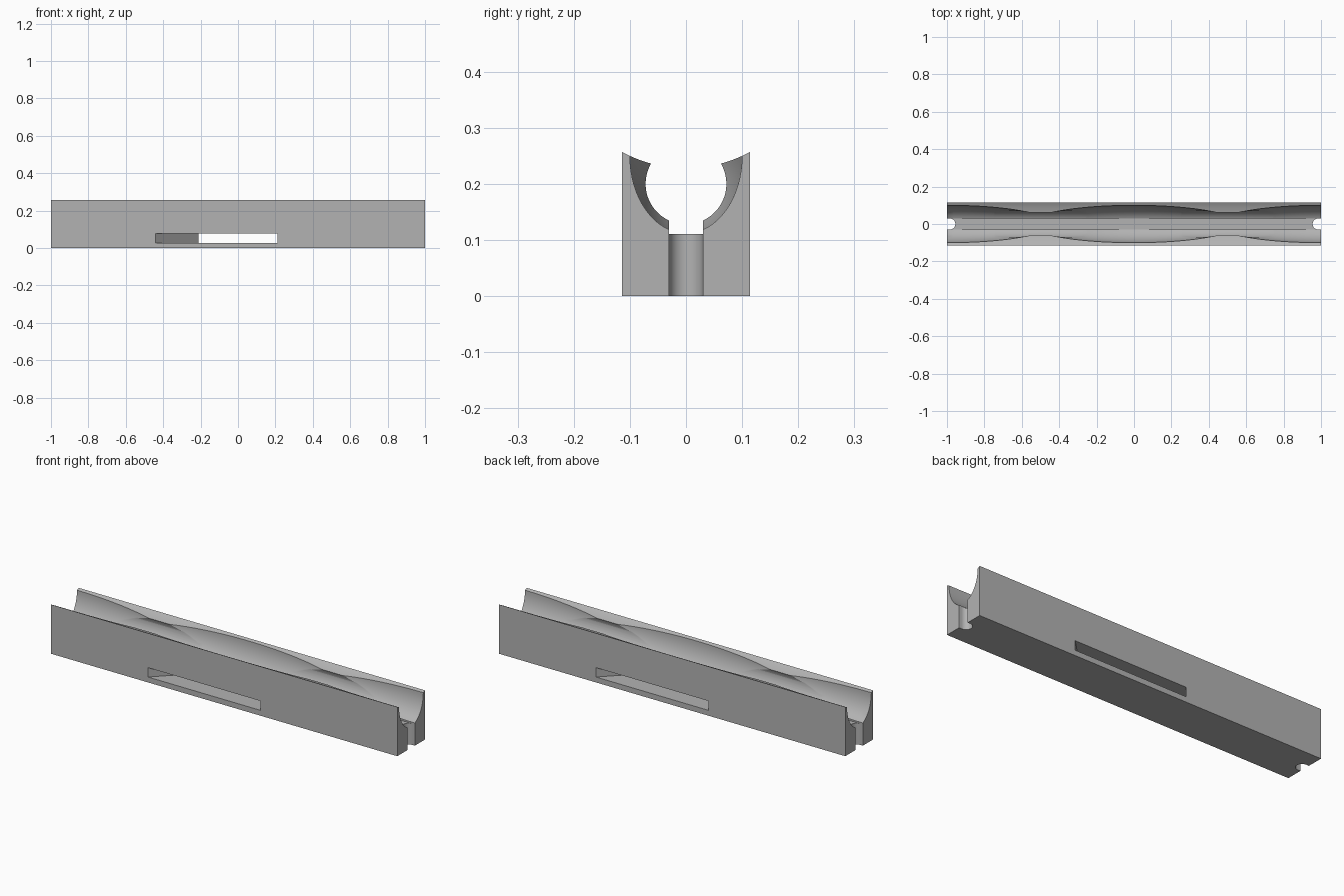
import bpy, bmesh, math
from mathutils import Matrix

if "Cube" in bpy.data.objects:
    bpy.data.objects.remove(bpy.data.objects["Cube"])

W, H = 0.114, 0.257          # half width and height of the block

grey = bpy.data.materials.new("grey")
grey.diffuse_color = (0.45, 0.45, 0.45, 1)
grey.use_nodes = True
grey.node_tree.nodes["Principled BSDF"].inputs["Base Color"].default_value = grey.diffuse_color


def prism(name, points, to_3d, start, end):
    """Extrude a 2D outline between two positions along its axis."""
    bm = bmesh.new()
    a = [bm.verts.new(to_3d(u, v, start)) for u, v in points]
    b = [bm.verts.new(to_3d(u, v, end)) for u, v in points]
    n = len(points)
    bm.faces.new(a)
    bm.faces.new(b[::-1])
    for i in range(n):
        bm.faces.new((a[i], b[i], b[(i + 1) % n], a[(i + 1) % n]))
    bmesh.ops.recalc_face_normals(bm, faces=bm.faces)
    return finish(name, bm)


def finish(name, bm):
    mesh = bpy.data.meshes.new(name)
    bm.to_mesh(mesh)
    bm.free()
    mesh.materials.append(grey)
    ob = bpy.data.objects.new(name, mesh)
    bpy.context.collection.objects.link(ob)
    return ob


def along_x(u, v, t):
    return (t, u, v)


def along_z(u, v, t):
    return (u, v, t)


def circle(cx, cy, r, n):
    return [(cx + r * math.cos(2 * math.pi * i / n),
             cy + r * math.sin(2 * math.pi * i / n)) for i in range(n)]


# Block with a shallow concave top
R, ZC = 0.24, 0.468
top = [(y, ZC - math.sqrt(R * R - y * y))
       for y in (W - 2 * W * i / 32 for i in range(33))]
block = prism("grooved_block", [(-W, 0), (W, 0)] + top, along_x, -1, 1)

cutters = []

# Round bore along the length
cutters.append(prism("bore_cutter", circle(0, 0.2, 0.072, 64), along_x, -1.2, 1.2))

# Swollen pockets at the middle and at both ends
for i, x in enumerate((-1, 0, 1)):
    bm = bmesh.new()
    bmesh.ops.create_uvsphere(
        bm, u_segments=64, v_segments=48, radius=1,
        matrix=Matrix.Translation((x, 0, 0.25))
        @ Matrix.Diagonal((0.566, 0.1, 0.138, 1))
        @ Matrix.Rotation(math.pi / 2, 4, 'Y'))
    cutters.append(finish(f"pocket_cutter_{i}", bm))

# Flat-bottomed channel under the bore
cutters.append(prism("channel_cutter",
                     [(-0.03, 0.111), (0.03, 0.111), (0.03, 0.22), (-0.03, 0.22)],
                     along_x, -1.25, 1.25))

# Rounded vertical notches at both ends
for side in (-1, 1):
    arc = [(side * (0.985 - 0.03 * math.sin(a)), 0.0299 * math.cos(a))
           for a in (math.pi * k / 24 for k in range(25))]
    outline = [(side * 1.1, 0.0299)] + arc + [(side * 1.1, -0.0299)]
    cutters.append(prism("end_notch_cutter", outline, along_z, -0.1, 0.15))

# Slanted strap slot through the sides
k = 0.23 / (2 * W)           # slant of the slot walls
e = W + 0.05
slot = [(-0.325 - k * e, -e), (0.325 - k * e, -e),
        (0.325 + k * e, e), (-0.325 + k * e, e)]
slot = [(x, y) for x, y in slot]
cutters.append(prism("slot_cutter", slot, along_z, 0.028, 0.077))

# Cut everything from the block
for c in cutters:
    c.hide_render = True
    m = block.modifiers.new(c.name, 'BOOLEAN')
    m.operation = 'DIFFERENCE'
    m.solver = 'EXACT'
    m.object = c

bpy.context.view_layer.objects.active = block
block.select_set(True)
for m in list(block.modifiers):
    bpy.ops.object.modifier_apply(modifier=m.name)
for c in cutters:
    bpy.data.objects.remove(c)
bpy.ops.object.shade_smooth_by_angle(angle=math.radians(25))
